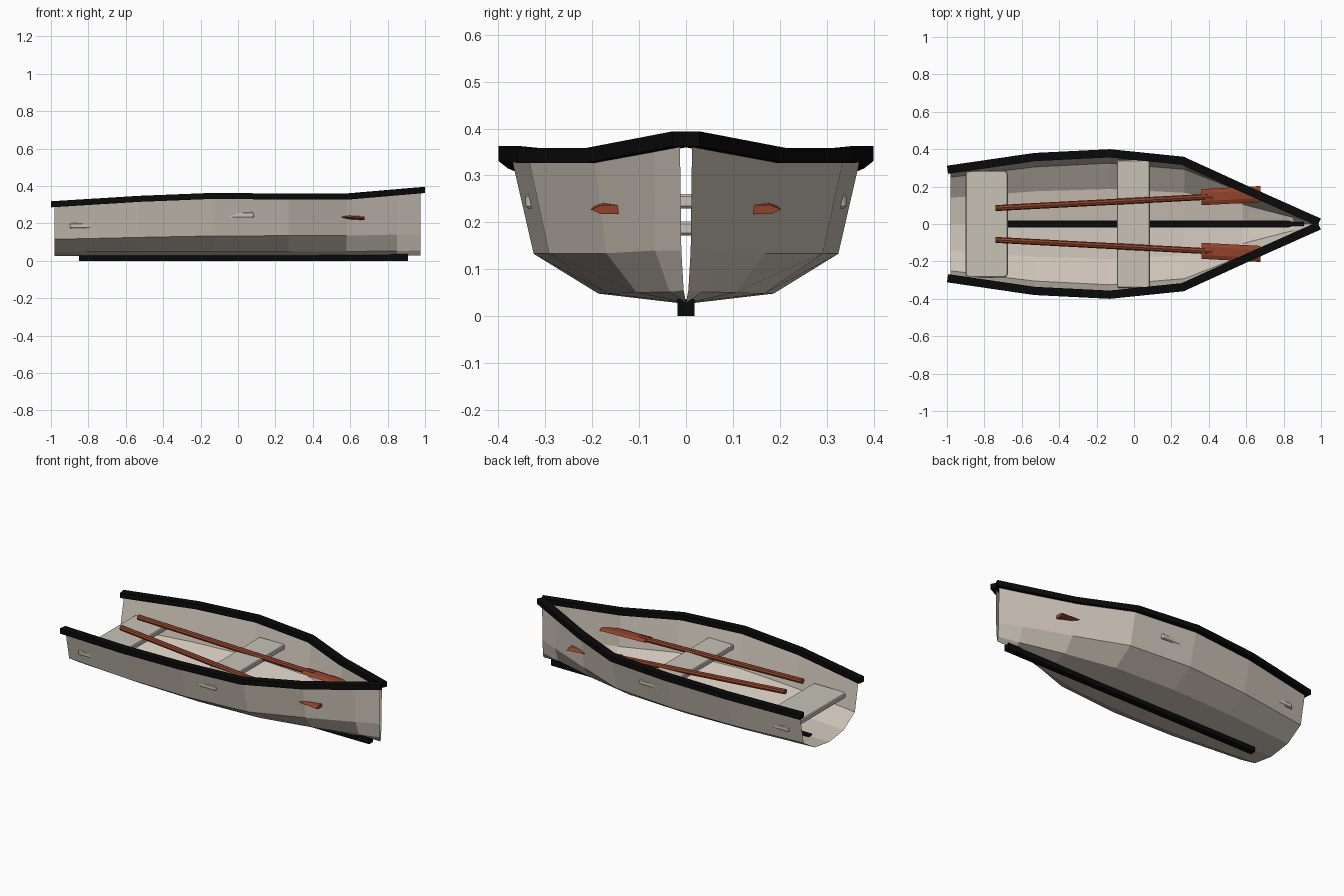
import bpy, bmesh, math
from mathutils import Vector

cube = bpy.data.objects.get("Cube")
if cube:
    bpy.data.objects.remove(cube, do_unlink=True)


def material(name, rgb):
    m = bpy.data.materials.new(name)
    m.use_nodes = True
    m.diffuse_color = (*rgb, 1)
    bsdf = next(n for n in m.node_tree.nodes if n.type == 'BSDF_PRINCIPLED')
    bsdf.inputs["Base Color"].default_value = (*rgb, 1)
    return m


HULL = material("pale_hull", (0.60, 0.54, 0.47))
SEAT = material("pale_seat", (0.57, 0.54, 0.47))
TRIM = material("black_trim", (0.003, 0.003, 0.003))
WOOD = material("red_wood", (0.29, 0.055, 0.023))


def finish(name, bm, mat, mirror=False):
    bmesh.ops.recalc_face_normals(bm, faces=bm.faces)
    mesh = bpy.data.meshes.new(name)
    bm.to_mesh(mesh)
    bm.free()
    mesh.materials.append(mat)
    ob = bpy.data.objects.new(name, mesh)
    bpy.context.collection.objects.link(ob)
    if mirror:
        mod = ob.modifiers.new("Mirror", 'MIRROR')
        mod.use_axis = (False, True, False)
        mod.merge_threshold = 0.0005
    return ob


def loft(name, rings, mat, closed=True, mirror=True):
    """Skin a row of equal-length point rings; closed rings also get end caps."""
    bm = bmesh.new()
    rows = [[bm.verts.new(p) for p in ring] for ring in rings]
    n = len(rows[0])
    for a, b in zip(rows, rows[1:]):
        for i in range(n if closed else n - 1):
            j = (i + 1) % n
            bm.faces.new((a[i], a[j], b[j], b[i]))
    if closed:
        bm.faces.new(rows[0])
        bm.faces.new(rows[-1])
    return finish(name, bm, mat, mirror)


def box(name, lo, hi, mat, corner=0.0):
    bm = bmesh.new()
    bmesh.ops.create_cube(bm, size=1)
    for v in bm.verts:
        v.co = Vector([l + (c + 0.5) * (h - l) for l, h, c in zip(lo, hi, v.co)])
    if corner:
        upright = [e for e in bm.edges
                   if abs(e.verts[0].co.z - e.verts[1].co.z) > 0.001]
        bmesh.ops.bevel(bm, geom=upright, offset=corner, segments=3,
                        profile=0.5, affect='EDGES')
        rims = [e for e in bm.edges
                if abs(e.verts[0].co.z - e.verts[1].co.z) < 0.001]
        bmesh.ops.bevel(bm, geom=rims, offset=0.005, segments=1, affect='EDGES')
    return finish(name, bm, mat)


# Hull skin: x, then (y, z) of sheer, upper chine, lower chine and keel line
stations = [
    (-0.98, (0.287, 0.300), (0.250, 0.115), (0.140, 0.046), (0, 0.026)),
    (-0.53, (0.352, 0.330), (0.305, 0.125), (0.175, 0.048), (0, 0.026)),
    (-0.13, (0.374, 0.346), (0.325, 0.133), (0.187, 0.048), (0, 0.026)),
    (0.27, (0.337, 0.343), (0.292, 0.134), (0.167, 0.048), (0, 0.026)),
    (0.58, (0.196, 0.343), (0.170, 0.134), (0.105, 0.050), (0, 0.028)),
    (0.85, (0.069, 0.365), (0.066, 0.140), (0.035, 0.052), (0, 0.028)),
    (0.975, (0.013, 0.376), (0.010, 0.140), (0.005, 0.055), (0, 0.028)),
]
loft("hull", [[(x, y, z) for y, z in pts] for x, *pts in stations], HULL,
     closed=False)

# Gunwale rail: mitred rectangular sweep along the sheer
path = [Vector(p) for p in (
    (-0.997, 0.290, 0.302), (-0.53, 0.358, 0.331), (-0.13, 0.378, 0.347),
    (0.26, 0.338, 0.343), (0.58, 0.192, 0.343), (0.990, 0.009, 0.378))]
W, H = 0.022, 0.016
rings = []
for i, p in enumerate(path):
    dirs = [(b - a).xy.normalized() for a, b in
            zip(path[max(i - 1, 0):i + 2], path[max(i - 1, 0) + 1:i + 2])]
    t = sum(dirs, Vector((0, 0))).normalized()
    side = Vector((-t.y, t.x, 0)) * W / max(t.dot(dirs[0]), 0.5)
    up = Vector((0, 0, H))
    rings.append([p - side - up, p + side - up, p + side + up, p - side + up])
loft("gunwale_rails", rings, TRIM)

# Keel and seats
box("keel", (-0.85, -0.018, 0), (0.91, 0.018, 0.036), TRIM)
box("stern_seat", (-0.90, -0.285, 0.172), (-0.675, 0.285, 0.202), SEAT, 0.018)
box("middle_seat", (-0.092, -0.342, 0.23), (0.085, 0.342, 0.26), SEAT, 0.012)


# Oars: each follows one straight line sloping down towards the bow
def on_oar(x):
    return Vector((x, 0.085 + 0.053 * (x + 0.74), 0.305 - 0.055 * (x + 0.74)))


def oar_ring(x, half_width, half_height, sides):
    c = on_oar(x)
    angles = [2 * math.pi * k / sides for k in range(sides)]
    return [c + Vector((0, half_width * math.cos(a), half_height * math.sin(a)))
            for a in angles]


loft("oar_shafts", [oar_ring(x, 0.016, 0.016, 8) for x in (-0.74, 0.42)], WOOD)
loft("oar_blades", [oar_ring(x, 0.043, 0.011, 6) for x in (0.36, 0.675)], WOOD)
